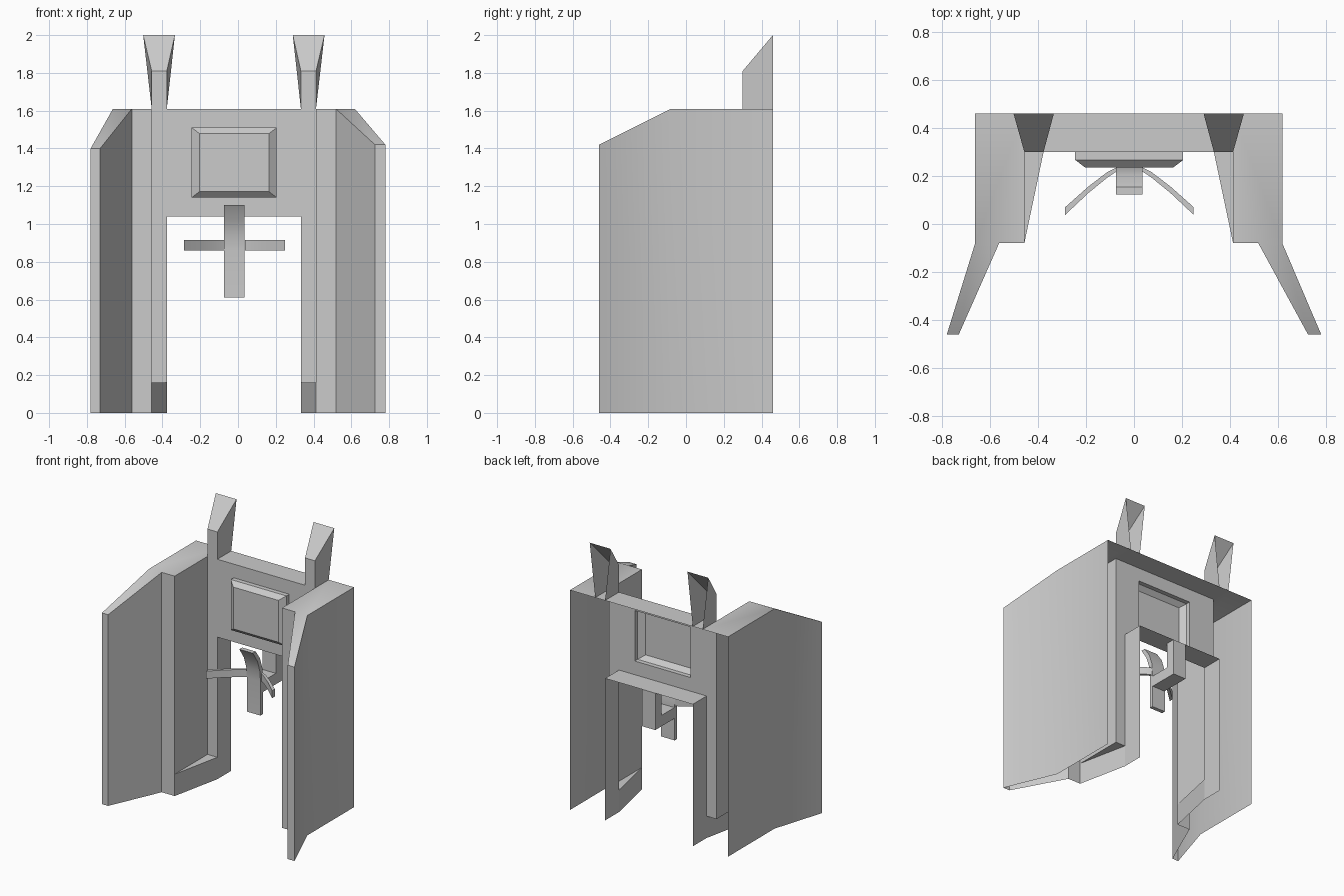
import bpy, bmesh, math

if "Cube" in bpy.data.objects:
    bpy.data.objects.remove(bpy.data.objects["Cube"])

CX = -0.022   # symmetry axis of the cabinet


def surface(name, polys, smooth=False):
    """Join polygons given as corner points into one clean shell."""
    bm = bmesh.new()
    for p in polys:
        bm.faces.new([bm.verts.new(c) for c in p])
    bmesh.ops.remove_doubles(bm, verts=bm.verts, dist=0.0005)
    bmesh.ops.recalc_face_normals(bm, faces=bm.faces)
    me = bpy.data.meshes.new(name)
    bm.to_mesh(me)
    bm.free()
    ob = bpy.data.objects.new(name, me)
    bpy.context.collection.objects.link(ob)
    if smooth:
        bpy.ops.object.select_all(action='DESELECT')
        bpy.context.view_layer.objects.active = ob
        ob.select_set(True)
        bpy.ops.object.shade_smooth_by_angle(angle=math.radians(30))
    return ob


def prism(name, a, b, lo, hi, place):
    """Strip between edge curves a and b, extruded from lo to hi."""
    q = []
    for i in range(len(a) - 1):
        ring = [a[i], a[i + 1], b[i + 1], b[i]]
        q += [[place(*p, lo) for p in ring], [place(*p, hi) for p in ring]]
        for e in (a, b):
            q.append([place(*e[i], lo), place(*e[i + 1], lo),
                      place(*e[i + 1], hi), place(*e[i], hi)])
    for i in (0, -1):
        q.append([place(*a[i], lo), place(*b[i], lo), place(*b[i], hi), place(*a[i], hi)])
    return surface(name, q, True)


H, BACK, FACE, FRONT, TIP, FOOT, GAP = 1.61, 0.46, 0.30, -0.08, -0.46, 0.16, 1.04

for side, s, tip_out, tip_in, tip_z in (("left", -1, 0.758, 0.708, 1.40),
                                        ("right", 1, 0.802, 0.747, 1.42)):
    def P(u, y, z):
        return (CX + s * u, y, z)

    # side shell, open at back and bottom: walls follow this plan (offset, y, top)
    plan = [(0.64, BACK, H), (0.64, FRONT, H), (tip_out, TIP, tip_z),
            (tip_in, TIP, tip_z), (0.54, FRONT, H), (0.435, FRONT, H)]
    polys = [[P(a[0], a[1], 0), P(b[0], b[1], 0), P(*b), P(*a)]
             for a, b in zip(plan, plan[1:])]
    polys.append([P(*p) for p in plan[1:5]])
    polys.append([P(*plan[0]), P(*plan[1]), P(*plan[4]), P(*plan[5]),
                  P(0.435, FACE, H), P(0.435, BACK, H)])
    polys.append([P(0.435, FRONT, FOOT), P(0.435, FACE, FOOT),
                  P(0.435, FACE, H), P(0.435, FRONT, H)])
    surface(side + "_side_wing", polys, True)

    # narrow upright and the tapered foot in front of it
    surface(side + "_upright", [
        [P(0.435, FACE, FOOT), P(0.355, FACE, FOOT), P(0.355, FACE, H), P(0.435, FACE, H)],
        [P(0.355, FACE, 0), P(0.355, BACK, 0), P(0.355, BACK, GAP), P(0.355, FACE, GAP)]])
    surface(side + "_foot", [
        [P(0.435, FRONT, 0), P(0.355, FACE, 0), P(0.355, FACE, FOOT), P(0.435, FRONT, FOOT)],
        [P(0.435, FRONT, FOOT), P(0.355, FACE, FOOT), P(0.435, FACE, FOOT)]])

    # flared horn on top, open at back
    fr = [P(0.435, FACE, H), P(0.355, FACE, H), P(0.355, FACE, 1.81), P(0.435, FACE, 1.81)]
    bk = [P(0.435, BACK, H), P(0.355, BACK, H), P(0.312, BACK, 2.0), P(0.48, BACK, 2.0)]
    surface(side + "_horn", [fr, [fr[3], fr[2], bk[2], bk[3]],
                             [fr[0], fr[3], bk[3], bk[0]], [fr[1], fr[2], bk[2], bk[1]]])


def rect(u, z0, z1, y, c=-0.02):
    return [(c - u, y, z0), (c + u, y, z0), (c + u, y, z1), (c - u, y, z1)]


def bridge(a, b):
    return [[a[i], a[(i + 1) % 4], b[(i + 1) % 4], b[i]] for i in range(4)]


# centre panel with an opening, plus its top and underside
outer, hole = rect(0.355, GAP, H, FACE, CX), rect(0.225, 1.14, 1.51, FACE)
x0, x1 = CX - 0.435, CX + 0.435
surface("centre_panel", bridge(outer, hole) + [
    [(x0, FACE, H), (x1, FACE, H), (x1, BACK, H), (x0, BACK, H)],
    [outer[0], outer[1], (outer[1][0], BACK, GAP), (outer[0][0], BACK, GAP)]])

# raised screen with bevelled rim
rim, glass = rect(0.225, 1.14, 1.51, 0.267), rect(0.183, 1.172, 1.478, 0.235)
surface("screen", bridge(hole, rim) + bridge(rim, glass) + [glass])

# control yoke: two curved arms and an upright strip
for side, s in (("left", -1), ("right", 1)):
    back = [(0.055, 0.235), (0.09, 0.218), (0.17, 0.157), (0.268, 0.070)]
    front = [(0.055, 0.218), (0.09, 0.195), (0.17, 0.130), (0.268, 0.038)]
    prism(side + "_yoke_arm", back, front, 0.86, 0.915,
          lambda u, y, z, s=s: (-0.019 + s * u, y, z))
prism("yoke_strip",
      [(0.155, 1.10), (0.205, 1.03), (0.232, 0.95), (0.238, 0.86), (0.238, 0.61)],
      [(0.122, 1.10), (0.175, 1.02), (0.202, 0.94), (0.210, 0.86), (0.210, 0.61)],
      -0.075, 0.035, lambda y, z, x: (x, y, z))

# bent bracket hanging from the panel underside to the yoke
prism("yoke_bracket", [(BACK, GAP), (BACK, 0.77), (0.238, 0.77)],
      [(0.39, GAP), (0.39, 0.85), (0.238, 0.85)],
      -0.073, 0.033, lambda y, z, x: (x, y, z))
